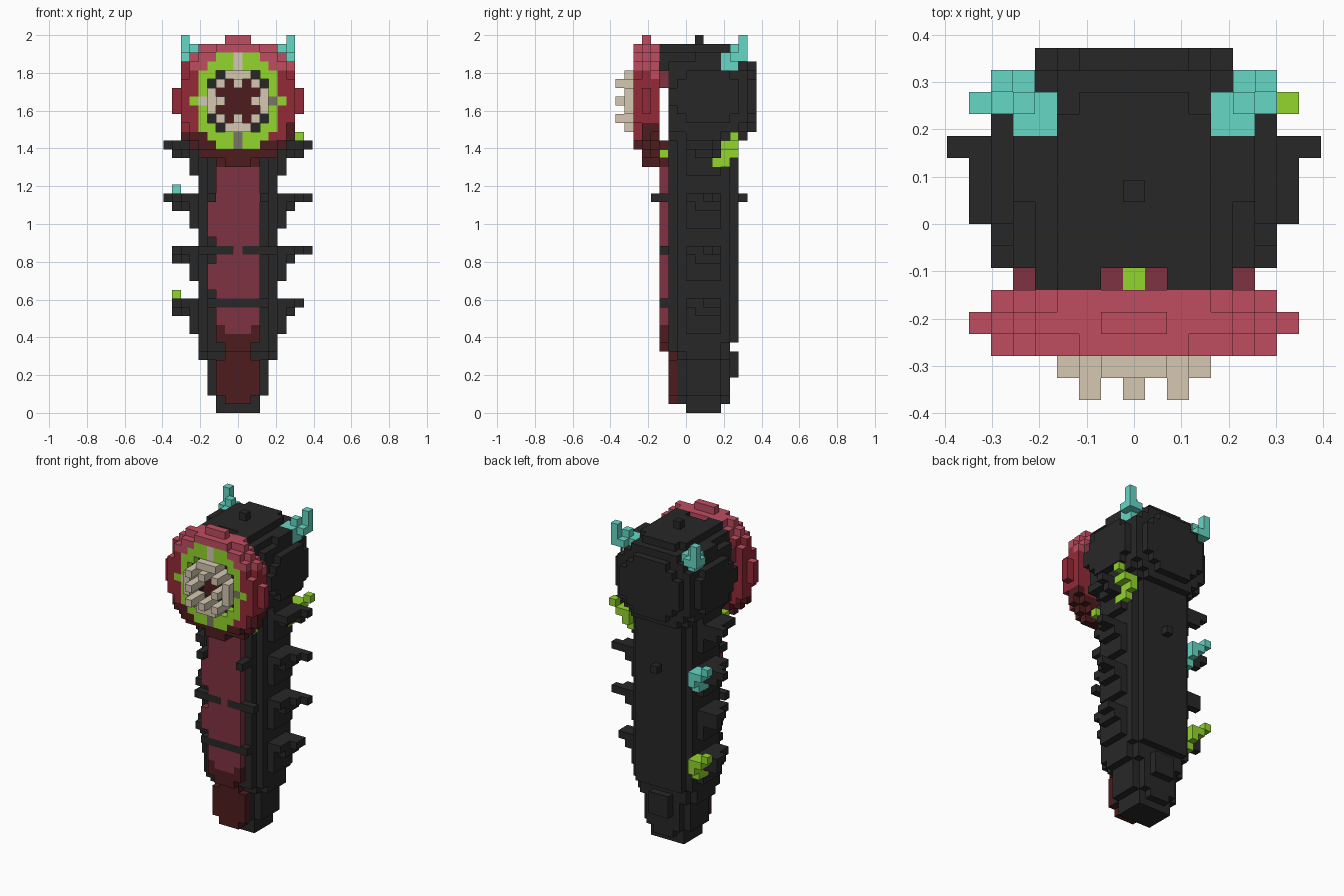
import bpy, bmesh, random

if "Cube" in bpy.data.objects:
    bpy.data.objects.remove(bpy.data.objects["Cube"])

random.seed(4)
V = 2 / 43          # edge of one block
claimed = set()     # blocks already taken by a part


def material(name, rgb):
    lin = [((c / 255 + 0.055) / 1.055) ** 2.4 for c in rgb] + [1]
    m = bpy.data.materials.new(name)
    m.use_nodes = True
    m.diffuse_color = lin
    m.node_tree.nodes["Principled BSDF"].inputs["Base Color"].default_value = lin
    return m


BLACK = material("charcoal", (39, 39, 39))
WINE = material("wine", (127, 50, 65))
DARK = material("dark red", (78, 28, 30))
PINK = material("rose red", (191, 77, 96))
RED = material("crimson", (148, 42, 55))
GREEN = material("lime green", (147, 213, 46))
TEAL = material("teal", (102, 215, 197))
TAN = material("bone", (213, 201, 177))
GREY = material("dull bone", (126, 116, 102))

# the six sides of a block: direction and corner offsets
SIDES = []
for axis in range(3):
    for s in (0, 1):
        u, w = (axis + 1) % 3, (axis + 2) % 3
        ring = [(0, 0), (1, 0), (1, 1), (0, 1)]
        corners = []
        for a, b in ring if s else ring[::-1]:
            c = [0, 0, 0]
            c[axis], c[u], c[w] = s, a, b
            corners.append(c)
        d = [0, 0, 0]
        d[axis] = 2 * s - 1
        SIDES.append((d, corners))


def build(name, cells):
    """Skin a {(i, j, k): material} set of blocks with its outer faces."""
    cells = {c: m for c, m in cells.items() if c not in claimed}
    claimed.update(cells)
    mats = list(dict.fromkeys(cells.values()))
    bm = bmesh.new()
    for (i, j, k), mat in cells.items():
        for d, corners in SIDES:
            if (i + d[0], j + d[1], k + d[2]) in cells:
                continue
            f = bm.faces.new([bm.verts.new(((i - 0.5 + a) * V, (j + b) * V, (k + c) * V))
                              for a, b, c in corners])
            # crimson blocks have rose tops
            f.material_index = mats.index(PINK if mat == RED and d[2] == 1 else mat)
    bmesh.ops.remove_doubles(bm, verts=bm.verts, dist=V / 100)
    mesh = bpy.data.meshes.new(name)
    bm.to_mesh(mesh)
    bm.free()
    for m in mats:
        mesh.materials.append(m)
    bpy.context.collection.objects.link(bpy.data.objects.new(name, mesh))


def box(i0, i1, j0, j1, k0, k1, mat=BLACK):
    return {(i, j, k): mat for i in range(i0, i1 + 1)
            for j in range(j0, j1 + 1) for k in range(k0, k1 + 1)}


def mirrored(cells):
    return cells | {(-i, j, k): m for (i, j, k), m in cells.items()}


# Feelers: one bent shape reused down the body
feeler = [(5, 3, 28), (5, 4, 28), (5, 4, 29), (5, 5, 29), (5, 4, 30),
          (5, 5, 30), (6, 4, 30), (6, 5, 30), (7, 5, 31)]
for name, side, drop, mat in (("left_neck_feeler", 1, 0, GREEN),
                              ("right_middle_feeler", -1, 6, TEAL),
                              ("right_lower_feeler", -1, 18, GREEN)):
    build(name, {(i * side, j, k - drop): mat for i, j, k in feeler})

# Horns on the back corners of the head
horn = [(4, 4, 40), (4, 5, 40), (5, 4, 39), (5, 5, 39), (5, 4, 40), (5, 5, 40),
        (5, 6, 40), (5, 5, 41), (6, 5, 40), (6, 6, 40), (6, 6, 41), (6, 6, 42)]
for name, side in (("left_horn", 1), ("right_horn", -1)):
    build(name, {(i * side, j, k): TEAL for i, j, k in horn})

# Body: layers of (first, last, half width, front, back)
layers = [(0, 0, 2, 0, 3), (1, 1, 2, -1, 4), (2, 5, 3, -1, 4),
          (6, 6, 4, -1, 4), (7, 7, 4, -2, 4), (8, 8, 4, -2, 5), (9, 12, 5, -2, 5),
          (13, 14, 4, -2, 5), (15, 18, 5, -2, 5), (19, 20, 4, -2, 5), (21, 24, 5, -2, 5),
          (25, 26, 4, -2, 5), (27, 31, 5, -2, 5)]
body = {}
for k0, k1, w, front, back in layers:
    for (i, j, k), m in box(-w, w, front, back, k0, k1).items():
        inset = 0 if k == 0 else {5: 2, 4: 1}.get(abs(i), 0) if w == 5 else int(abs(i) == w)
        if front + inset <= j <= back - inset:
            body[i, j, k] = m

# Plate low on the back, and segment bands across the belly
body |= box(-1, 1, 5, 5, 4, 6)
body |= box(-3, 3, -3, -3, 12, 12)
body |= mirrored(box(1, 4, -3, -3, 18, 18))
body |= mirrored(box(3, 3, -4, -3, 24, 24))
body |= box(0, 0, 6, 6, 24, 24)
build("body", body)

# Belly plate: rounded patch at the bottom, widest in the upper segment
belly = box(-1, 1, -2, -2, 1, 6, DARK) | box(-2, 2, -2, -2, 2, 5, DARK)
belly |= box(-1, 1, -3, -3, 7, 7, DARK)
for k in range(8, 29):
    for i in range(-3 if 14 <= k <= 16 or 20 <= k <= 23 else -2, 3):
        belly[i, -3, k] = DARK if k < 9 or k == 28 or (k == 9 and abs(i) == 2) else WINE
build("belly", belly)

# Legs: stepped spikes on both flanks at every segment
for n, k in enumerate((12, 18, 24, 30)):
    for name, side in (("left", 1), ("right", -1)):
        reach = 7 if n == 0 or (n == 1 and side < 0) else 8
        leg = box(4, 6, 1, 3, k - 1, k) | box(4, 6, 0, 0, k, k)
        leg |= box(7, 7, 2, 3, k, k) | box(reach, reach, 3, 3, k, k)
        if side < 0 or n == 3:
            leg |= box(7, 7, 3, 3, k - 1, k - 1)
        if n == 3:
            leg |= box(7, 7, 0, 1, k, k)
        build(f"{name}_leg_{n + 1}", {(i * side, j, q): m for (i, j, q), m in leg.items()})

# Head: stepped rounded block, blunter at the front
head = {}
for (i, j, k), m in box(-6, 6, -2, 7, 31, 41).items():
    depth = (j - 2.5) if j > 2.5 else (2.5 - j) * 0.6
    if (abs(i) / 6.7) ** 2.4 + (depth / 5.4) ** 2.4 + (abs(k - 35.5) / 6.4) ** 2.4 <= 0.97:
        head[i, j, k] = m
head[0, 1, 42] = BLACK
head |= mirrored(box(2, 3, -3, -2, 39, 41) | box(4, 4, -3, -2, 39, 40))
build("head", head)

# Joints between the head and the mouth disc
joint = mirrored(box(1, 1, -3, -3, 40, 40, WINE) | box(5, 5, -3, -2, 37, 38, WINE))
joint |= box(0, 0, -3, -3, 40, 40, GREEN) | mirrored(box(4, 4, -3, -3, 29, 29, GREEN))
joint |= box(-3, 3, -3, -3, 29, 30, DARK)
build("mouth_joints", joint)

# Mouth disc with a square throat, coloured by height
disc = {}
for (i, j, k), m in box(-7, 7, -6, -4, 28, 42).items():
    a, b = abs(i), abs(k - 35)
    rim = a * a + b * b <= {-6: 41, -5: 52, -4: 46}[j] and (j > -6 or k > 29)
    nub = max(a, b) == 7 and min(a, b) <= 1 and (j == -5 or (j == -4 and k == 28))
    if not (rim or nub):
        continue
    if max(a, b) <= 3 and a + b < 6:
        if j == -4 or (j == -5 and max(a, b) == 3):
            disc[i, j, k] = DARK if max(a, b) <= 2 else BLACK
        continue
    h = k - 35 + random.choice((-1, 0, 0, 1))
    disc[i, j, k] = PINK if h >= 4 or k >= 40 else RED if h >= -3 else DARK
    if j == -6:
        if (max(a, b) == 4 and min(a, b) < 4) or (b == 5 and a <= 2) or (a == 5 and b == 0) or a == b == 3:
            disc[i, j, k] = GREEN
        if (a == 4 and b == 0) or (a == 0 and b in (4, 5)):
            disc[i, j, k] = TAN if i < 0 or k > 35 else GREY
build("mouth_disc", disc)

# Teeth: a ring of stubs and eight longer fangs
teeth = {}
for a in (-3, 3):
    for b in (-1, 0, 1):
        for j in (-7, -6):
            teeth[a, j, 35 + b] = TAN
            teeth[b, j, 35 + a] = TAN
for a in (-2, 0, 2):
    for b in (-2, 0, 2):
        if a or b:
            teeth |= box(a, a, -8, -6, 35 + b, 35 + b, TAN)
build("teeth", teeth)
